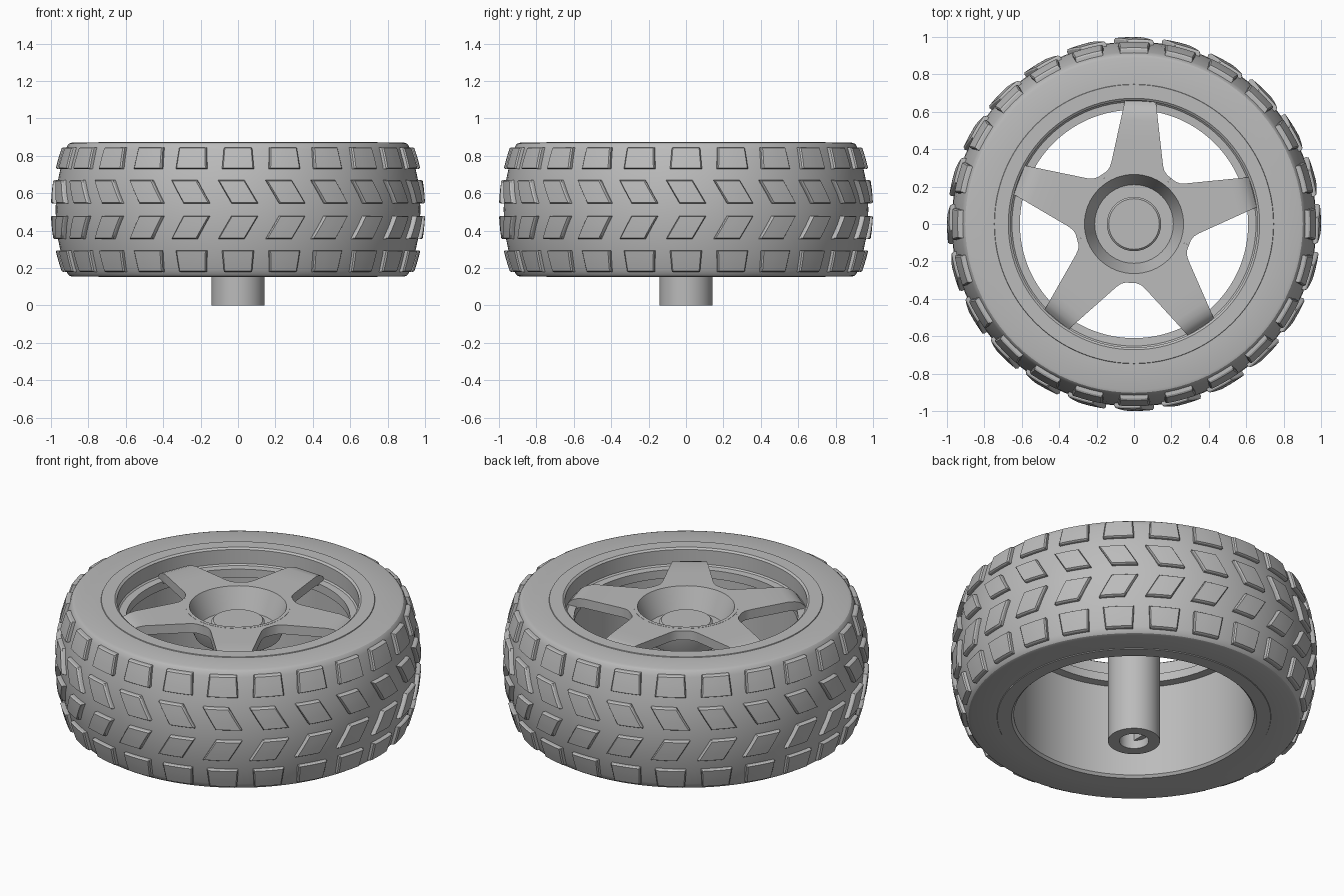
import bpy, bmesh, math
from math import sin, cos, pi, radians

if "Cube" in bpy.data.objects:
    bpy.data.objects.remove(bpy.data.objects["Cube"], do_unlink=True)

# One plain grey for the whole wheel
GREY = (0.5, 0.5, 0.5, 1)
grey = bpy.data.materials.new("plain grey")
grey.use_nodes = True
grey.diffuse_color = GREY
grey.node_tree.nodes["Principled BSDF"].inputs["Base Color"].default_value = GREY

MID = 0.5125          # middle height of the tyre


def finish(name, bm, angle=30, recalc=True):
    bmesh.ops.remove_doubles(bm, verts=bm.verts, dist=0.0001)
    if recalc:
        bmesh.ops.recalc_face_normals(bm, faces=bm.faces)
    mesh = bpy.data.meshes.new(name)
    bm.to_mesh(mesh)
    bm.free()
    obj = bpy.data.objects.new(name, mesh)
    bpy.context.collection.objects.link(obj)
    mesh.materials.append(grey)
    bpy.ops.object.select_all(action='DESELECT')
    obj.select_set(True)
    bpy.context.view_layer.objects.active = obj
    bpy.ops.object.shade_smooth_by_angle(angle=radians(angle))
    return obj


def revolve(name, profile, closed=True, steps=96):
    """Turn a profile of (radius, height) points about the z axis."""
    bm = bmesh.new()
    rings = []
    for i in range(steps):
        a = 2 * pi * i / steps
        rings.append([bm.verts.new((r * cos(a), r * sin(a), z)) for r, z in profile])
    n = len(profile)
    for i in range(steps):
        p, q = rings[i], rings[(i + 1) % steps]
        for j in range(n if closed else n - 1):
            k = (j + 1) % n
            bm.faces.new((p[j], q[j], q[k], p[k]))
    return finish(name, bm)


def crown(z):
    """Radius of the tyre's bulging outer surface at a height."""
    return 0.975 - 0.53 * (z - MID) ** 2


# Tyre body: flat sidewalls, rounded shoulders and a crowned outside
half = [(0.74, 0.3575), (0.888, 0.3575), (0.902, 0.353), (0.911, 0.343)]
outer = [(crown(MID + d), d) for d in (0.32, 0.24, 0.16, 0.08, 0)]
upper = half + outer
lower = [(r, -d) for r, d in reversed(upper[:-1])]
revolve("tyre", [(r, MID + d) for r, d in upper + lower])

# Tread blocks: chamfered pads wrapped on the crown, four mirrored rows
bm = bmesh.new()
STEPS = (-1, -1, -0.92, -0.3, 0.3, 0.92, 1, 1)
LIFT = (-0.012, 0.017, 0.025, 0.025)
LAST = len(STEPS) - 1


def tread_block(angle, z_in, z_out, w_in, w_out, slant, side):
    grid = []
    for i, u in enumerate(STEPS):
        line = []
        for j, v in enumerate(STEPS):
            t = (v + 1) / 2
            z = MID + side * (z_in + (z_out - z_in) * t)
            x = u * (w_in + (w_out - w_in) * t) - v * slant
            r = crown(z) + LIFT[min(i, j, LAST - i, LAST - j)]
            a = angle + x / 0.97
            line.append(bm.verts.new((r * cos(a), r * sin(a), z)))
        grid.append(line)
    for i in range(LAST):
        for j in range(LAST):
            quad = (grid[i][j], grid[i + 1][j], grid[i + 1][j + 1], grid[i][j + 1])
            bm.faces.new(quad if side > 0 else quad[::-1])


for n in range(24):
    angle = 2 * pi * n / 24
    for side in (1, -1):
        tread_block(angle, 0.033, 0.158, 0.07, 0.07, 0.036, side)
        tread_block(angle, 0.218, 0.333, 0.086, 0.078, 0, side)
bmesh.ops.dissolve_degenerate(bm, edges=bm.edges, dist=0.0001)
finish("tread_blocks", bm, 25, recalc=False)

# Rim: lip, barrel and the inner ledge that carries the spokes
revolve("rim", [
    (0.748, 0.868), (0.745, 0.874), (0.672, 0.874), (0.66, 0.865),
    (0.66, 0.78), (0.652, 0.772), (0.61, 0.77), (0.61, 0.72), (0.655, 0.715),
    (0.655, 0.165), (0.668, 0.151), (0.745, 0.151), (0.748, 0.157)])

# Hub: dished centre with the axle boss, hollow at its lower end
revolve("hub_and_axle", [
    (0, 0.75), (0.135, 0.75), (0.145, 0.74), (0.145, 0.70), (0.21, 0.70),
    (0.265, 0.831), (0.285, 0.831), (0.285, 0.785), (0.235, 0.66),
    (0.142, 0.66), (0.142, 0), (0.08, 0), (0.08, 0.3), (0, 0.3)],
    closed=False, steps=64)

# Flats inside the axle socket
for side, word in ((1, "left"), (-1, "right")):
    bm = bmesh.new()
    bmesh.ops.create_cube(bm, size=1)
    for v in bm.verts:
        v.co = (side * 0.07 + v.co.x * 0.04, v.co.y * 0.12, 0.175 + v.co.z * 0.25)
    finish(word + "_socket_flat", bm)

# Five-armed spoke plate: filleted centre, tapering arms, drooping tips
TOP = 0.83
bm = bmesh.new()
fillet = [(0.255, 0.185), (0.271, 0.163), (0.292, 0.147), (0.323, 0.138),
          (0.323, 0.069), (0.323, 0)]
outline = fillet + [(x, -y) for x, y in reversed(fillet[:-1])]
stations = [(0.323, 0), (0.45, 0), (0.555, 0), (0.59, 0.005),
            (0.62, 0.016), (0.642, 0.033), (0.663, 0.06)]

for n in range(5):
    turn = radians(87 + 72 * n)

    def point(x, y, z):
        return bm.verts.new((x * cos(turn) - y * sin(turn),
                             x * sin(turn) + y * cos(turn), z))

    def strip(rows):
        for p, q in zip(rows, rows[1:]):
            for k in range(len(p) - 1):
                bm.faces.new((p[k], q[k], q[k + 1], p[k + 1]))

    inner, edge = [], []
    for x, y in outline:
        a = math.atan2(y, x)
        inner.append(point(0.272 * cos(a), 0.272 * sin(a), TOP))
        edge.append(point(x, y, TOP))
    strip([inner, edge])
    arm = []
    for r, drop in stations:
        w = 0.138 - (r - 0.323) * 0.165
        arm.append([point(r, w * k, TOP - drop) for k in (1, 0.5, 0, -0.5, -1)])
    strip(arm)
bmesh.ops.recalc_face_normals(bm, faces=bm.faces)
bm.faces.ensure_lookup_table()
if bm.faces[0].normal.z < 0:
    bmesh.ops.reverse_faces(bm, faces=bm.faces)
spokes = finish("spokes", bm, 35, recalc=False)
solid = spokes.modifiers.new("thickness", 'SOLIDIFY')
solid.thickness = 0.055
solid.offset = -1
bpy.ops.object.modifier_apply(modifier=solid.name)
bpy.ops.object.shade_smooth_by_angle(angle=radians(35))
